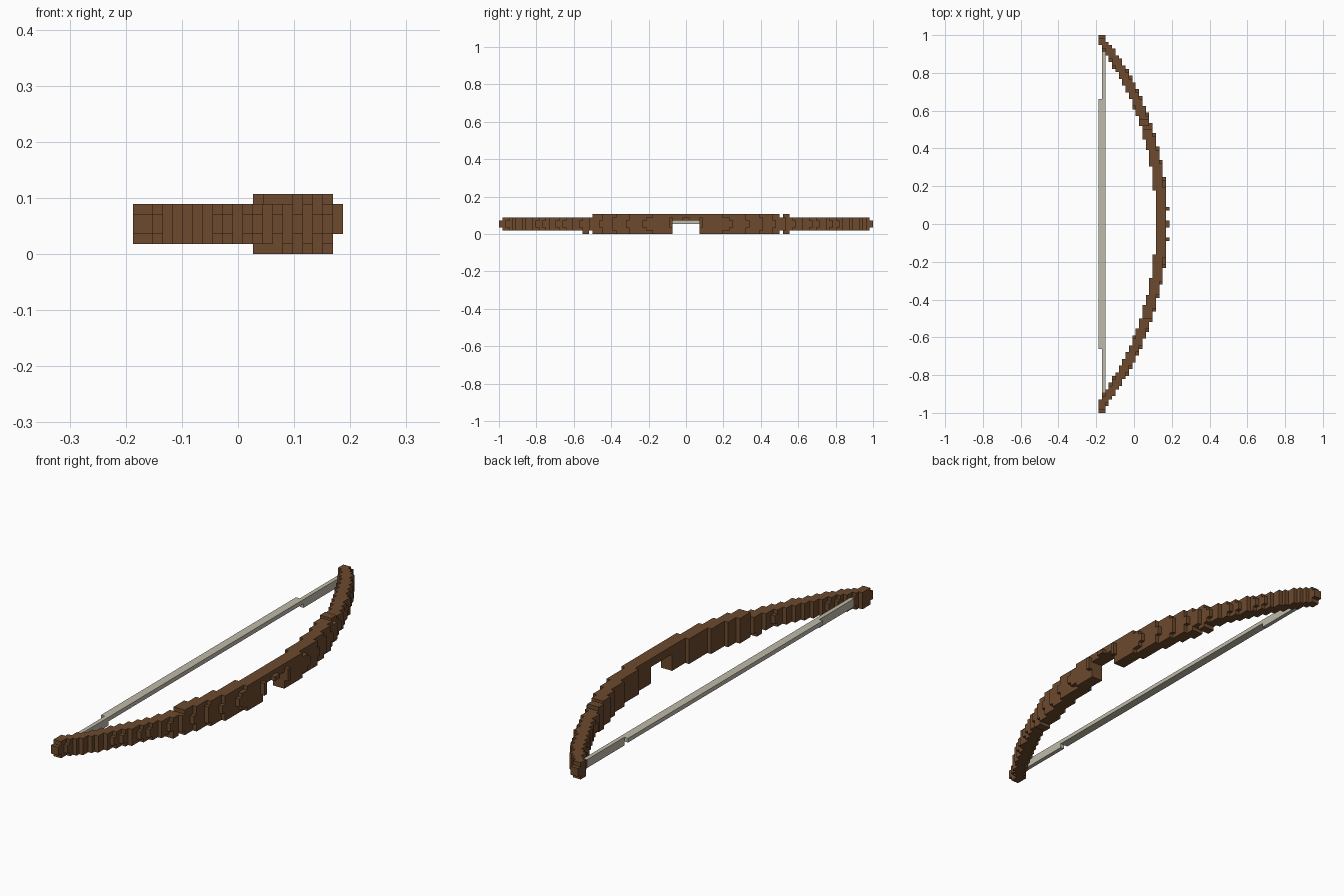
import bpy, bmesh, math
from mathutils import Vector

if "Cube" in bpy.data.objects:
    bpy.data.objects.remove(bpy.data.objects["Cube"], do_unlink=True)

COUNT = 112             # voxels along the bow
S = 2 / COUNT           # voxel size
COLS, ROWS = 21, 6      # voxels across and up
RADIUS = 1.62           # bend of the limbs


def material(name, colour):
    m = bpy.data.materials.new(name)
    m.use_nodes = True
    m.diffuse_color = (*colour, 1)
    m.node_tree.nodes["Principled BSDF"].inputs["Base Color"].default_value = (*colour, 1)
    return m


def voxel_object(name, cells, mat):
    """Skin a set of (column, length, row) cells with their exposed faces."""
    bm = bmesh.new()
    origin = Vector((-COLS * S / 2, -1, 0))
    for cell in cells:
        for axis in range(3):
            for sign in (-1, 1):
                n = [0, 0, 0]
                n[axis] = sign
                if tuple(c + d for c, d in zip(cell, n)) in cells:
                    continue
                u, v = Vector((0, 0, 0)), Vector((0, 0, 0))
                u[(axis + 1) % 3] = v[(axis + 2) % 3] = 0.5
                mid = Vector(cell) + Vector((0.5, 0.5, 0.5)) + Vector(n) / 2
                ring = [mid - u - v, mid + u - v, mid + u + v, mid - u + v]
                if sign < 0:
                    ring.reverse()
                bm.faces.new([bm.verts.new(origin + p * S) for p in ring])
    bmesh.ops.remove_doubles(bm, verts=bm.verts, dist=S / 100)
    mesh = bpy.data.meshes.new(name)
    bm.to_mesh(mesh)
    bm.free()
    mesh.materials.append(mat)
    obj = bpy.data.objects.new(name, mesh)
    bpy.context.collection.objects.link(obj)
    return obj


def block(cols, lengths, rows):
    return {(c, j, r) for c in cols for j in lengths for r in rows}


wood = material("brown wood", (0.15, 0.068, 0.027))
cord = material("pale cord", (0.52, 0.49, 0.40))

# Curved bow body: thick in the middle, thinner limbs, cut-out under the grip
body = set()
for j in range(COUNT):
    y = -1 + (j + 0.5) * S
    bend = (RADIUS - math.sqrt(RADIUS ** 2 - (y - S / 2) ** 2)) / S
    tip = j in (0, COUNT - 1)
    for row in range(ROWS):
        edge = abs(row - 2.5)            # 0.5 at mid-height, 2.5 at top and bottom
        if edge > 2 and abs(y) > 0.5 and not 0.52 < abs(y) < 0.55:
            continue
        if edge > 2 and row == 5 and -0.55 < y < -0.5:
            continue
        if tip and edge > 1:
            continue
        if abs(y) < 4 * S and row < 4:   # arrow cut-out
            continue
        inner = math.floor(17.5 - bend + (0.25 if edge == 1.5 and abs(y) > 0.5 else 0))
        outer = math.floor(19.95 - bend - 0.15 * (edge - 0.5))
        if abs(y) > 0.965:
            inner, outer = 0, 1
        body |= block(range(max(inner, 0), max(outer, 1) + 1), [j], [row])

# Small raised studs on the outer face of the grip
body |= block([20], [51, 60], [2, 3, 4])
body |= block([20], [55, 56], [4])
voxel_object("bow_body", body, wood)

# Bow string: wide middle, single-width ends
string = block([0, 1], range(19, 93), [3])
for ends in (range(2, 19), range(93, 110)):
    string |= block([1], ends, [2, 3])
voxel_object("bow_string", string - body, cord)
